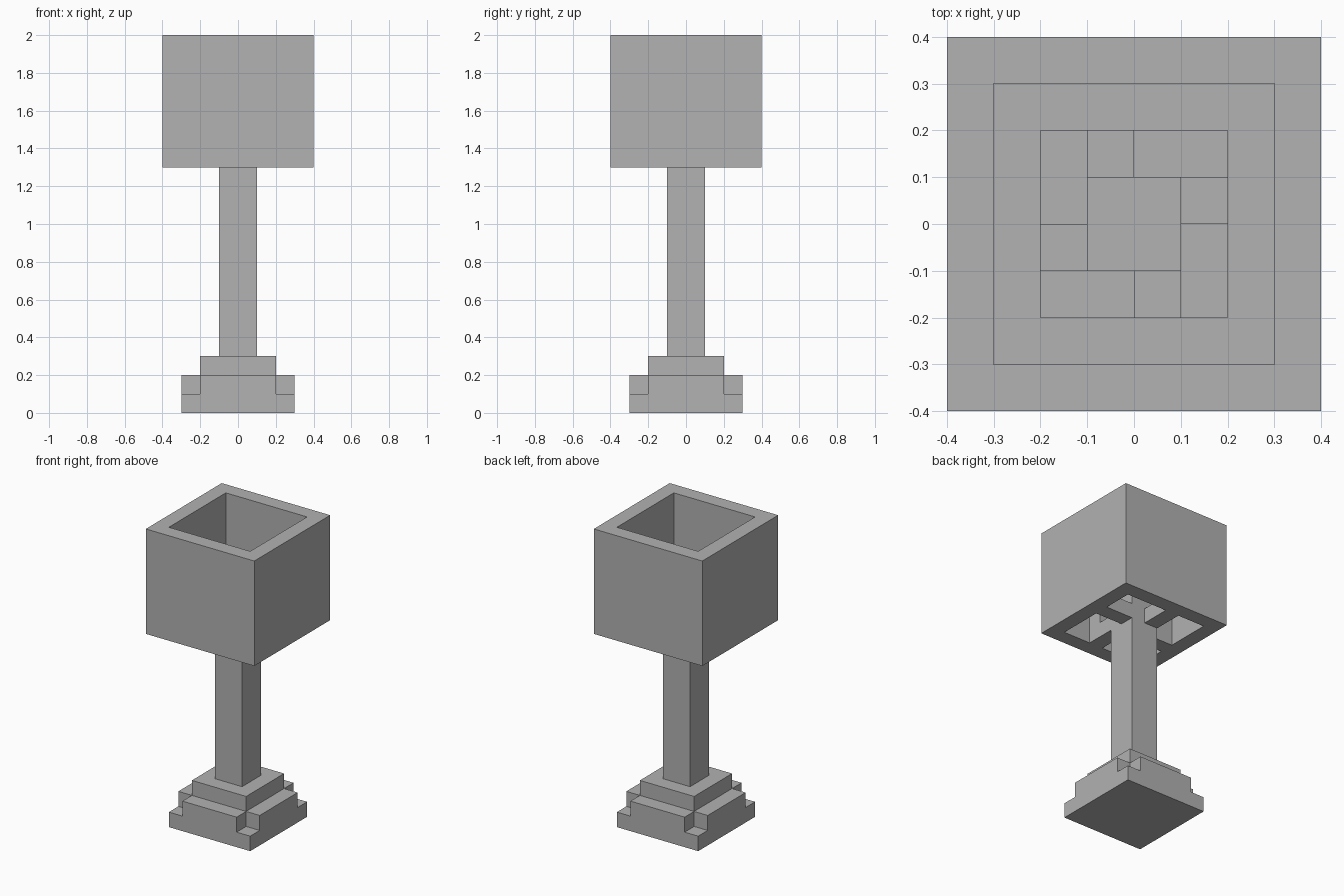
import bpy, bmesh, math
from mathutils import Matrix, Vector

cube = bpy.data.objects.get("Cube")
if cube:
    bpy.data.objects.remove(cube, do_unlink=True)

grey = bpy.data.materials.new("plain_grey")
grey.use_nodes = True
colour = (0.445, 0.445, 0.445, 1)
grey.diffuse_color = colour
grey.node_tree.nodes["Principled BSDF"].inputs["Base Color"].default_value = colour


def finish(name, bm):
    bmesh.ops.recalc_face_normals(bm, faces=bm.faces)
    mesh = bpy.data.meshes.new(name)
    bm.to_mesh(mesh)
    bm.free()
    mesh.materials.append(grey)
    obj = bpy.data.objects.new(name, mesh)
    bpy.context.collection.objects.link(obj)
    return obj


def prism(name, outline, offset, matrix=Matrix()):
    """Extrude a closed outline of 3D points along an offset."""
    bm = bmesh.new()
    face = bm.faces.new([bm.verts.new(p) for p in outline])
    extruded = bmesh.ops.extrude_face_region(bm, geom=[face], use_keep_orig=True)
    moved = [v for v in extruded["geom"] if isinstance(v, bmesh.types.BMVert)]
    bmesh.ops.translate(bm, verts=moved, vec=Vector(offset))
    bm.transform(matrix)
    return finish(name, bm)


def square(r, z):
    return [(-r, -r, z), (r, -r, z), (r, r, z), (-r, r, z)]


def block(name, r, low, high):
    return prism(name, square(r, low), (0, 0, high - low))


def square_tube(name, inner, outer, low, high):
    bm = bmesh.new()
    section = [(outer, low), (outer, high), (inner, high), (inner, low)]
    rings = [[bm.verts.new(p) for p in square(r, z)] for r, z in section]
    for k in range(4):
        a, b = rings[k], rings[(k + 1) % 4]
        for i in range(4):
            j = (i + 1) % 4
            bm.faces.new((a[i], a[j], b[j], b[i]))
    return finish(name, bm)


# Stepped base, with the middle tier notched at its corners
block("base_plate", 0.3, 0, 0.1)
s, w = 0.2, 0.3
corner = [(w, -s), (w, s), (s, s)]
tier = []
for turn in range(4):
    spin = Matrix.Rotation(turn * math.pi / 2, 3, 'Z')
    tier += [spin @ Vector((x, y, 0.1)) for x, y in corner]
prism("base_notched_tier", tier, (0, 0, 0.1))
block("base_top_tier", 0.2, 0.2, 0.3)

# Square post running up into the shade
block("post", 0.1, 0.3, 1.6)

# Open square shade and the ledge inside it
square_tube("shade", 0.3, 0.4, 1.3, 2)
square_tube("shade_inner_ledge", 0.2, 0.3, 1.5, 1.6)

# Four stepped arms, set off-centre around the post like a pinwheel
arm = [(0.1, 1.3), (0.3, 1.3), (0.3, 1.5), (0.2, 1.5), (0.2, 1.4), (0.1, 1.4)]
for turn, side in enumerate(("left", "back", "right", "front")):
    prism(f"shade_arm_{side}", [(x, 0, z) for x, z in arm], (0, 0.1, 0),
          Matrix.Rotation(turn * math.pi / 2, 4, 'Z'))
